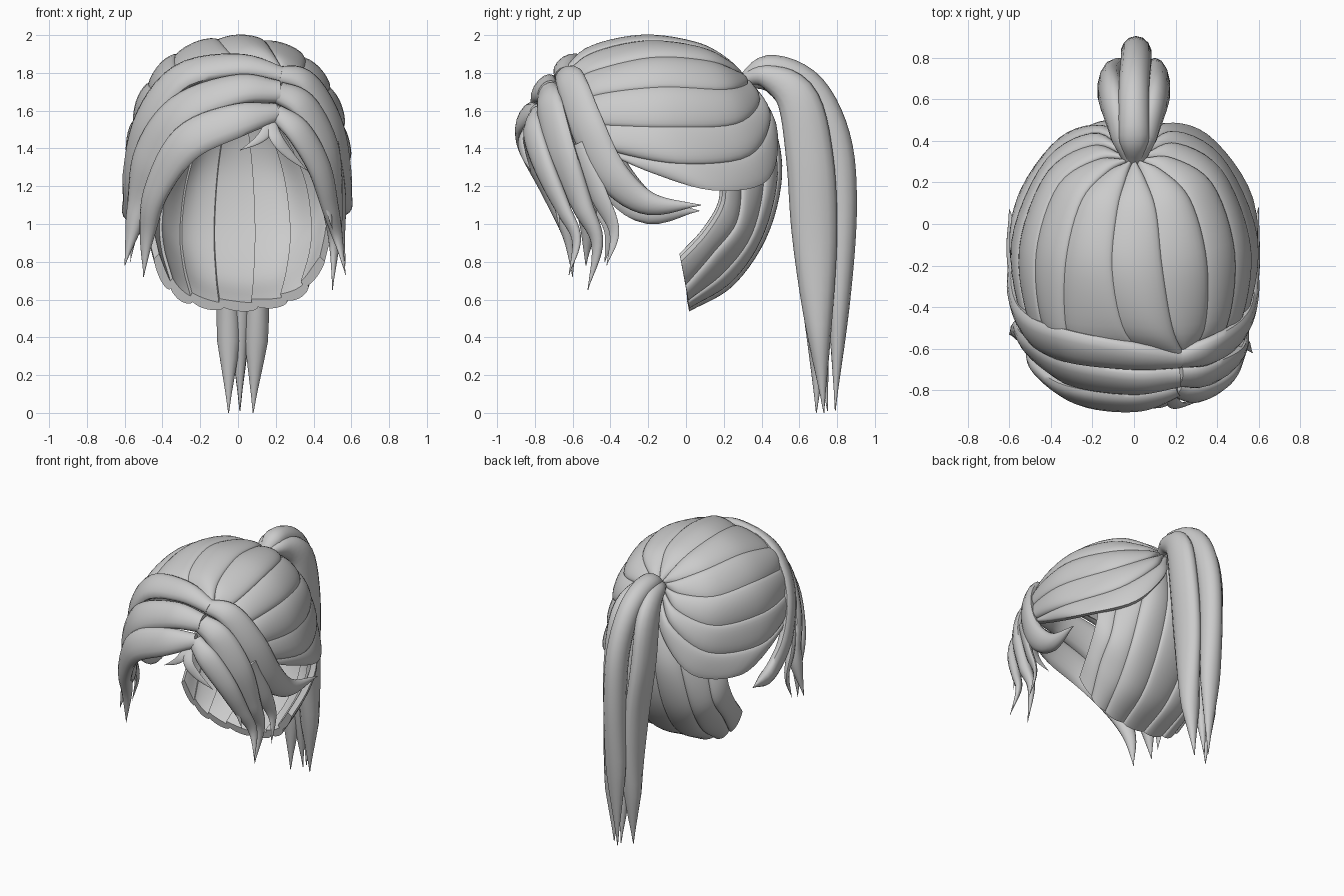
import bpy, bmesh, math
from mathutils import Vector

HEAD = Vector((0, -0.12, 1.25))


def spline(pts, t):
    """Catmull-Rom through pts, t in 0..1"""
    n = len(pts) - 1
    x = min(max(t, 0), 1) * n
    i = min(int(x), n - 1)
    f = x - i
    b, c = pts[i], pts[i + 1]
    a = pts[i - 1] if i > 0 else b * 2 - c
    d = pts[i + 2] if i + 2 <= n else c * 2 - b
    return (b * 2 + (c - a) * f + (a * 2 - b * 5 + c * 4 - d) * f * f
            + (b * 3 - a - c * 3 + d) * f ** 3) * 0.5


def loft(name, rings):
    """Closed skin over a list of equal closed rings"""
    bm = bmesh.new()
    vs = [[bm.verts.new(p) for p in r] for r in rings]
    n = len(vs[0])
    for a, b in zip(vs, vs[1:]):
        for i in range(n):
            j = (i + 1) % n
            bm.faces.new((a[i], a[j], b[j], b[i]))
    bm.faces.new(vs[0][::-1])
    bm.faces.new(vs[-1])
    bmesh.ops.recalc_face_normals(bm, faces=bm.faces)
    me = bpy.data.meshes.new(name)
    bm.to_mesh(me)
    bm.free()
    ob = bpy.data.objects.new(name, me)
    bpy.context.collection.objects.link(ob)
    bpy.ops.object.select_all(action='DESELECT')
    ob.select_set(True)
    bpy.context.view_layer.objects.active = ob
    bpy.ops.object.shade_smooth_by_angle(angle=math.radians(50))


def lock(name, path, thick=0.07, normal=None, steps=32, sides=14):
    """Tapering lens-shaped lock; path points are x, y, z, width"""
    pts = [Vector(p) for p in path]
    rings = []
    for k in range(steps + 1):
        t = k / steps
        p = spline(pts, t)
        c, w = p.to_3d(), max(p.w, 0.004)
        tan = (spline(pts, t + 0.01) - spline(pts, t - 0.01)).to_3d().normalized()
        side = tan.cross(normal or (c - HEAD)).normalized()
        nor = side.cross(tan)
        h = thick * min(1, w / 0.12)
        rings.append([c + side * (w / 2 * math.cos(a)) + nor * (h / 2 * math.sin(a))
                      for a in (2 * math.pi * i / sides for i in range(sides))])
    loft(name, rings)


def shell_strands(name, half, count, bump, tilt, steps=28, across=12):
    """Rounded overlapping strands filling the sheet spanned by guide curves (half mirrored in x)"""
    half = [[Vector(p) for p in g] for g in half]
    flip = [[Vector((-p.x, p.y, p.z)) for p in g] for g in half[:0:-1]]
    guides = flip + half
    for s in range(count):
        u0, u1 = (s - 0.08) / count, (s + 1.08) / count
        rings = []
        for k in range(steps + 1):
            row = [spline(g, k / steps) for g in guides]
            outer, inner = [], []
            for i in range(across + 1):
                e = -math.cos(math.pi * i / across)
                p = spline(row, u0 + (u1 - u0) * (e + 1) / 2)
                n = (p - HEAD).normalized()
                p = p + n * (tilt * e)
                outer.append(p + n * bump * max(0, 1 - e * e) ** 0.45)
                inner.append(p - n * 0.02)
            rings.append(outer + inner[::-1])
        loft(f"{name}_{s + 1}", rings)


# Cap: strands running from the ponytail root over the head to the hairline
shell_strands("cap_strand", [
    [(0, .29, 1.76), (0, .2, 1.85), (0, .05, 1.93), (0, -.22, 1.97), (.07, -.5, 1.91), (.2, -.64, 1.78)],
    [(.02, .29, 1.76), (.12, .24, 1.81), (.24, .1, 1.87), (.31, -.18, 1.89), (.31, -.48, 1.82), (.25, -.62, 1.74)],
    [(.03, .3, 1.75), (.18, .32, 1.71), (.38, .2, 1.67), (.49, -.12, 1.68), (.46, -.45, 1.65), (.35, -.62, 1.59)],
    [(.03, .32, 1.73), (.19, .41, 1.58), (.41, .28, 1.42), (.56, -.08, 1.39), (.52, -.42, 1.43), (.42, -.62, 1.49)],
    [(.01, .34, 1.7), (.13, .46, 1.48), (.34, .41, 1.23), (.54, .14, 1.18), (.55, -.18, 1.27), (.49, -.52, 1.42)],
], 11, 0.033, 0.008)

# Nape: strands from the root down the back, curling forward under the head
shell_strands("nape_strand", [
    [(0, .33, 1.72), (0, .44, 1.5), (0, .475, 1.25), (0, .4, .95), (0, .23, .7), (0, .01, .57)],
    [(.04, .32, 1.7), (.15, .4, 1.5), (.22, .44, 1.25), (.25, .37, .95), (.23, .22, .73), (.2, .01, .59)],
    [(.06, .3, 1.66), (.24, .3, 1.5), (.36, .31, 1.25), (.4, .28, 1.0), (.39, .15, .83), (.34, 0, .66)],
    [(.08, .28, 1.62), (.3, .22, 1.5), (.44, .19, 1.3), (.48, .19, 1.12), (.47, .1, .96), (.44, -.03, .82)],
], 7, 0.032, 0.012)

# Fringe swept left from the parting
lock("left_fringe_upper", [(.23, -.65, 1.79, .1), (0, -.635, 1.84, .16), (-.3, -.59, 1.78, .2), (-.48, -.52, 1.55, .22),
                           (-.55, -.39, 1.26, .22), (-.56, -.2, 1.08, .17), (-.6, .07, 1.07, 0)], .09)
lock("left_fringe_middle", [(.22, -.73, 1.7, .13), (0, -.755, 1.71, .19), (-.3, -.71, 1.59, .23), (-.465, -.61, 1.35, .24),
                            (-.53, -.52, 1.08, .14), (-.6, -.53, .78, 0)], .1)
lock("left_fringe_lower", [(.21, -.79, 1.59, .1), (0, -.85, 1.55, .19), (-.27, -.82, 1.43, .21), (-.43, -.71, 1.18, .15),
                           (-.48, -.62, .95, .09), (-.5, -.6, .72, 0)], .09)
lock("left_side_wisp", [(-.49, -.58, 1.4, .1), (-.54, -.47, 1.15, .13), (-.55, -.4, .97, .08), (-.57, -.43, .8, 0)], .05)

# Fringe swept right from the parting
lock("right_fringe_upper", [(.2, -.65, 1.79, .1), (.36, -.61, 1.75, .17), (.49, -.53, 1.53, .2), (.545, -.4, 1.27, .19),
                            (.56, -.2, 1.11, .13), (.6, .08, 1.1, 0)], .09)
lock("right_fringe_middle", [(.21, -.73, 1.7, .13), (.35, -.72, 1.62, .18), (.46, -.66, 1.38, .2), (.5, -.55, 1.1, .13),
                             (.51, -.47, .9, .07), (.5, -.52, .65, 0)], .09)
lock("right_fringe_lower", [(.2, -.79, 1.59, .1), (.32, -.81, 1.49, .15), (.43, -.75, 1.3, .14), (.49, -.65, 1.08, .1),
                            (.53, -.58, .92, .06), (.57, -.62, .73, 0)], .08)
lock("right_side_wisp", [(.5, -.58, 1.42, .1), (.535, -.46, 1.15, .11), (.55, -.38, .96, .06), (.57, -.42, .78, 0)], .05)
lock("right_front_wisp", [(.38, -.8, 1.45, .08), (.43, -.76, 1.27, .08), (.47, -.69, 1.12, .05), (.5, -.67, .97, 0)], .05)

# Short wisps hanging at the parting
lock("parting_wisp_left", [(.18, -.8, 1.57, .05), (.15, -.86, 1.49, .06), (.1, -.88, 1.44, .04), (.01, -.88, 1.39, 0)], .04)
lock("parting_wisp_right", [(.17, -.8, 1.57, .05), (.2, -.87, 1.46, .07), (.27, -.86, 1.37, .05), (.37, -.82, 1.28, 0)], .04)

# Ponytail: two broad side locks, a rear lock and an inner lock
X = Vector((1, 0, 0))
for side, s, low, tip in (("left", -1, -.05, -.05), ("right", 1, .1, .08)):
    lock(f"ponytail_{side}", [(s * .015, .29, 1.76, .05), (s * .05, .43, 1.78, .13), (s * .1, .59, 1.66, .22),
                              (s * .11, .655, 1.35, .25), (s * .04 + low * .6, .68, .95, .24), (low, .7, .5, .15),
                              (tip, .71 + s * .02, 0, 0)], .13, X)
lock("ponytail_rear", [(0, .29, 1.76, .05), (0, .44, 1.83, .13), (0, .65, 1.73, .16), (.01, .78, 1.46, .18),
                       (.01, .82, 1.1, .17), (.01, .81, .6, .12), (.01, .79, .01, 0)], .15, X)
lock("ponytail_inner", [(0, .3, 1.75, .05), (0, .46, 1.75, .12), (0, .58, 1.6, .14), (.01, .63, 1.3, .17),
                        (.01, .66, .9, .15), (.01, .71, .4, .09), (.01, .75, .01, 0)], .12, X)
